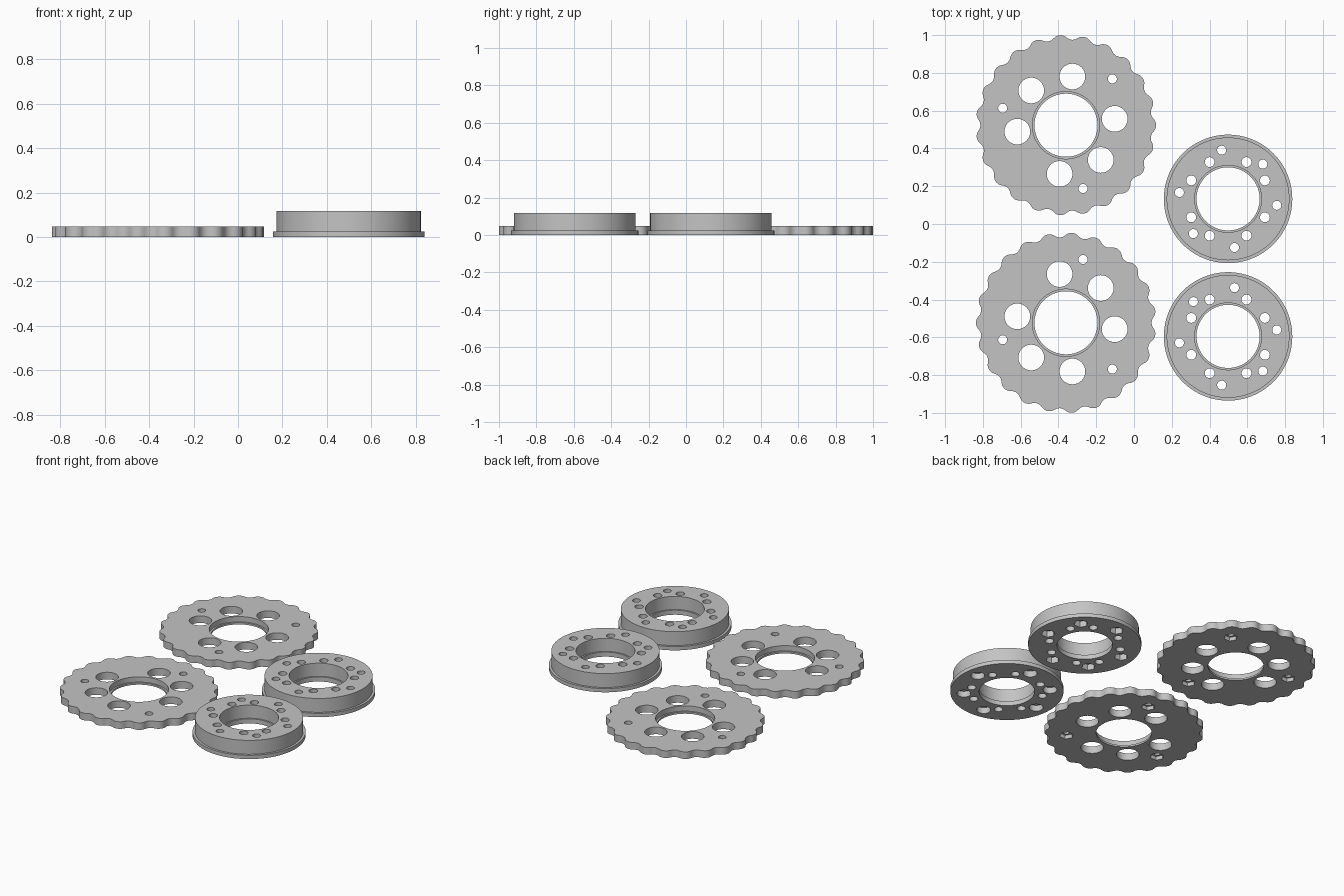
import bpy, bmesh
from math import sin, cos, atan2, radians, pi, tau

if "Cube" in bpy.data.objects:
    bpy.data.objects.remove(bpy.data.objects["Cube"], do_unlink=True)

grey = bpy.data.materials.new("light_grey")
grey.use_nodes = True
grey.diffuse_color = (0.55, 0.55, 0.55, 1)
grey.node_tree.nodes["Principled BSDF"].inputs["Base Color"].default_value = grey.diffuse_color

DISC_H, RING_H = 0.047, 0.117
OVER = 0.02  # how far cutters reach past the surfaces
BOLT_ANGLES = (82.5, 7.5, -45, -97.5, -172.5, 135)
BOLT_R = 0.26


def circle(r, sides):
    return [(r * cos(tau * i / sides), r * sin(tau * i / sides)) for i in range(sides)]


def add_stack(bm, layers, at=(0, 0)):
    """Closed solid from a stack of (outline, z) loops with equal point counts."""
    loops = [[bm.verts.new((x + at[0], y + at[1], z)) for x, y in pts] for pts, z in layers]
    n = len(loops[0])
    for low, high in zip(loops, loops[1:]):
        for i in range(n):
            j = (i + 1) % n
            bm.faces.new((low[i], low[j], high[j], high[i]))
    bm.faces.new(loops[0][::-1])
    bm.faces.new(loops[-1])


def add_hole(bm, angle, dist, r, height, pocket=None, sides=24):
    """Vertical through hole, with an optional (sides, radius, depth) pocket underneath."""
    a = radians(angle)
    at = (dist * cos(a), dist * sin(a))
    top = height + OVER
    if pocket is None:
        add_stack(bm, [(circle(r, sides), -OVER), (circle(r, sides), top)], at)
        return
    corners, pr, depth = pocket
    outer = []
    for x, y in circle(1, sides):  # polygon outline resampled to the hole's point count
        wedge = tau / corners
        t = (atan2(y, x) % wedge) - wedge / 2
        k = pr * cos(wedge / 2) / cos(t)
        outer.append((k * x, k * y))
    add_stack(bm, [(outer, -OVER), (outer, depth), (circle(r, sides), depth),
                   (circle(r, sides), top)], at)


def add_bore(bm, low_r, seat_r, seat_z, height):
    """Centre bore with a wider bearing seat above a lip."""
    low, seat = circle(low_r, 96), circle(seat_r, 96)
    add_stack(bm, [(low, -OVER), (low, seat_z), (seat, seat_z), (seat, height + OVER)])


def to_object(name, bm):
    bmesh.ops.recalc_face_normals(bm, faces=bm.faces)
    mesh = bpy.data.meshes.new(name)
    bm.to_mesh(mesh)
    bm.free()
    obj = bpy.data.objects.new(name, mesh)
    bpy.context.collection.objects.link(obj)
    return obj


def finish(name, body, cutter, location):
    """Cut the holes, bake the result, shade and place it."""
    obj, tool = to_object(name, body), to_object(name + "_cutter", cutter)
    tool.hide_render = True
    mod = obj.modifiers.new("holes", 'BOOLEAN')
    mod.operation, mod.solver, mod.object = 'DIFFERENCE', 'EXACT', tool
    deps = bpy.context.evaluated_depsgraph_get()
    mesh = bpy.data.meshes.new_from_object(obj.evaluated_get(deps))
    obj.modifiers.clear()
    obj.data = mesh
    bpy.data.objects.remove(tool, do_unlink=True)
    mesh.materials.clear()
    mesh.materials.append(grey)
    obj.location = (*location, 0)
    bpy.ops.object.select_all(action='DESELECT')
    obj.select_set(True)
    bpy.context.view_layer.objects.active = obj
    bpy.ops.object.shade_smooth_by_angle(angle=radians(30))


def cycloid(turn, pins=24, R=0.5, r=0.035, e=0.012, steps=552):
    """Outline of a cycloidal gear with one lobe fewer than its pins."""
    pts = []
    for i in range(steps):
        t = tau * i / steps
        s = (1 - pins) * t
        psi = atan2(sin(s), R / (e * pins) - cos(s))
        x = R * cos(t) - r * cos(t + psi) - e * cos(pins * t)
        y = -R * sin(t) + r * sin(t + psi) + e * sin(pins * t)
        pts.append((x * cos(turn) - y * sin(turn), x * sin(turn) + y * cos(turn)))
    return pts[::-1]


def lobed_disc(name, location, flip, turn):
    body, cutter = bmesh.new(), bmesh.new()
    outline = cycloid(turn)
    add_stack(body, [(outline, 0), (outline, DISC_H)])
    add_bore(cutter, 0.167, 0.178, 0.012, DISC_H)
    # large roller holes
    for a in BOLT_ANGLES:
        add_hole(cutter, flip * a, BOLT_R, 0.068, DISC_H, sides=48)
    # small screw holes with nut pockets
    for a in (45, 165, -75):
        add_hole(cutter, flip * a, 0.347, 0.024, DISC_H, (6, 0.042, 0.025))
    finish(name, body, cutter, location)


def flanged_ring(name, location, flip, corners):
    body, cutter = bmesh.new(), bmesh.new()
    flange, wall = circle(0.34, 128), circle(0.325, 128)
    add_stack(body, [(flange, 0), (flange, 0.025), (wall, 0.025), (wall, RING_H)])
    add_bore(cutter, 0.167, 0.177, 0.03, RING_H)
    # eight plain holes, mirrored into each quadrant
    for base in (0, 180):
        for a in (26.6, 63.4, -26.6, -63.4):
            add_hole(cutter, base + a, 0.218, 0.026, RING_H)
    # six bolt holes with pockets underneath
    for a in BOLT_ANGLES:
        add_hole(cutter, -flip * a, BOLT_R, 0.024, RING_H, (corners, 0.042, 0.04))
    finish(name, body, cutter, location)


lobed_disc("back_lobed_disc", (-0.36, 0.523), 1, pi)
lobed_disc("front_lobed_disc", (-0.36, -0.523), -1, 0)
flanged_ring("back_flanged_ring", (0.498, 0.133), 1, 6)
flanged_ring("front_flanged_ring", (0.498, -0.595), -1, 24)
